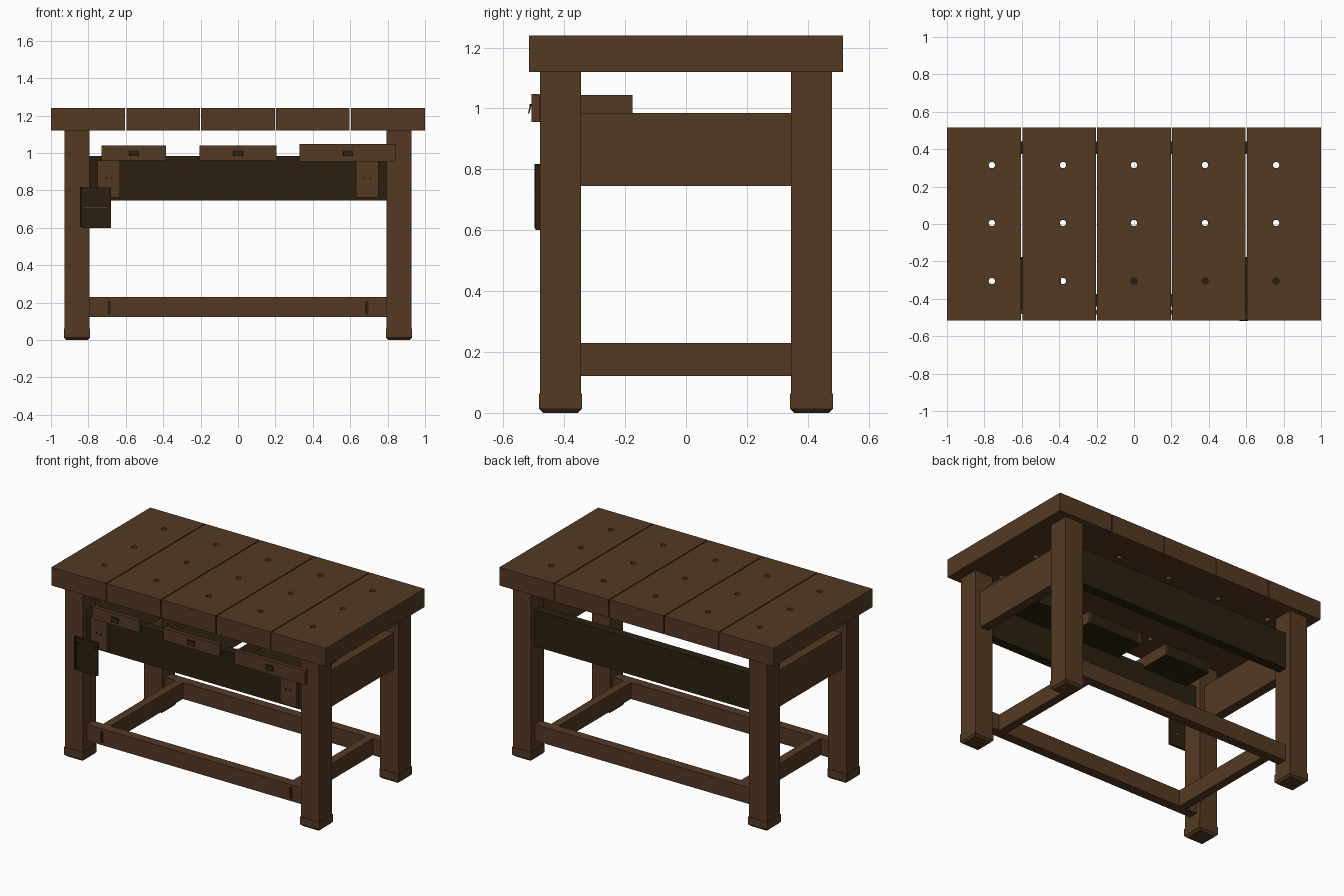
import bpy, bmesh, math
from mathutils import Matrix, Vector

if "Cube" in bpy.data.objects:
    bpy.data.objects.remove(bpy.data.objects["Cube"])


def material(name, rgb):
    m = bpy.data.materials.new(name)
    m.diffuse_color = (*rgb, 1)
    m.use_nodes = True
    m.node_tree.nodes["Principled BSDF"].inputs["Base Color"].default_value = m.diffuse_color
    return m


WOOD = material("brown_wood", (0.088, 0.041, 0.017))
DARK = material("dark_wood", (0.024, 0.0145, 0.005))
IRON = material("black_iron", (0.012, 0.009, 0.005))


def finish(name, bm, mat):
    bmesh.ops.recalc_face_normals(bm, faces=bm.faces)
    mesh = bpy.data.meshes.new(name)
    bm.to_mesh(mesh)
    bm.free()
    ob = bpy.data.objects.new(name, mesh)
    ob.data.materials.append(mat)
    bpy.context.collection.objects.link(ob)
    return ob


def add_box(bm, x, y, z):
    size = Vector((x[1] - x[0], y[1] - y[0], z[1] - z[0]))
    mid = Vector((sum(x) / 2, sum(y) / 2, sum(z) / 2))
    mat = Matrix.Translation(mid) @ Matrix.Diagonal((*size, 1))
    return bmesh.ops.create_cube(bm, size=1, matrix=mat)["verts"]


def box(name, x, y, z, mat=WOOD):
    bm = bmesh.new()
    add_box(bm, x, y, z)
    return finish(name, bm, mat)


def studs(name, points, radius, y, mat):
    # short round pegs facing the front
    bm = bmesh.new()
    turn = Matrix.Rotation(math.pi / 2, 4, "X")
    for x, z in points:
        bmesh.ops.create_cone(bm, cap_ends=True, segments=10, radius1=radius, radius2=radius,
                              depth=0.008, matrix=Matrix.Translation((x, y, z)) @ turn)
    return finish(name, bm, mat)


def span(a, b, side):
    return tuple(sorted((a * side, b * side)))


# Top planks with rows of round peg holes
bm = bmesh.new()
for x in (-0.76, -0.38, 0, 0.38, 0.76):
    for y in (-0.305, 0.005, 0.315):
        bmesh.ops.create_cone(bm, cap_ends=True, segments=16, radius1=0.017, radius2=0.017,
                              depth=0.3, matrix=Matrix.Translation((x, y, 1.18)))
cutter = finish("hole_cutter", bm, WOOD)
cutter.hide_render = True
cutter.hide_viewport = True
for i in range(5):
    left = -1 + 0.4 * i
    plank = box(f"top_plank_{i + 1}", (left + (0.003 if i else 0), left + (0.397 if i < 4 else 0.4)),
                (-0.515, 0.515), (1.12, 1.24))
    cut = plank.modifiers.new("peg_holes", "BOOLEAN")
    cut.operation = "DIFFERENCE"
    cut.solver = "EXACT"
    cut.object = cutter

# Legs with slightly wider, chamfered feet
for sx in (-1, 1):
    for sy in (-1, 1):
        box("leg", span(0.795, 0.927, sx), span(0.345, 0.48, sy), (0.05, 1.12))
        bm = bmesh.new()
        add_box(bm, span(0.791, 0.931, sx), span(0.342, 0.483, sy), (0, 0.063))
        base = [e for e in bm.edges if all(v.co.z < 0.01 for v in e.verts)]
        bmesh.ops.bevel(bm, geom=base, offset=0.013, segments=1, affect="EDGES")
        finish("foot", bm, WOOD)

# Long aprons and stretchers, front and back
for sy in (-1, 1):
    box("long_apron", (-0.8, 0.8), span(0.38, 0.44, sy), (0.745, 0.985), DARK)
    box("long_stretcher", (-0.8, 0.8), span(0.375, 0.437, sy), (0.122, 0.23))

# Side aprons, inset side stretchers, through tenons
for sx in (-1, 1):
    box("side_apron", span(0.83, 0.892, sx), (-0.35, 0.35), (0.745, 0.985))
    box("side_stretcher", span(0.665, 0.72, sx), (-0.38, 0.38), (0.122, 0.23))
    box("tenon", span(0.68, 0.698, sx), (-0.441, -0.43), (0.138, 0.21), DARK)

    # Bolted blocks on the front apron
    box("apron_block", span(0.63, 0.75, sx), (-0.463, -0.435), (0.762, 0.96))
    studs("block_bolts", [(0.675 * sx, 0.865), (0.705 * sx, 0.865)], 0.006, -0.463, DARK)


def drawer(name, x0, x1, front, z0, z1):
    box(name + "_front", (x0, x1), (front, front + 0.025), (z0, z1))
    a, b, y0, y1, t = x0 + 0.006, x1 - 0.006, front + 0.02, -0.175, 0.014
    bottom, top = z0 + 0.004, z1 - 0.003
    for u in (a, b - t):
        box(name + "_side", (u, u + t), (y0, y1), (bottom, top))
    box(name + "_back", (a + t, b - t), (y1 - t, y1 - 0.001), (bottom, top), DARK)
    box(name + "_floor", (a + 0.001, b - 0.001), (y0, y1 - 0.001), (bottom - 0.003, bottom + 0.012), DARK)
    # Slanted cup pull
    mid, zc = (x0 + x1) / 2, (z0 + z1) / 2
    bm = bmesh.new()
    for v in add_box(bm, (mid - 0.026, mid + 0.026), (front - 0.006, front), (zc - 0.017, zc + 0.01)):
        if v.co.z < zc and v.co.y < front - 0.003:
            v.co.y -= 0.006
            v.co.x = mid + (v.co.x - mid) * 0.8
        elif v.co.z < zc:
            v.co.y -= 0.008
    finish(name + "_pull", bm, DARK)
    box(name + "_pull_rim", (mid - 0.028, mid + 0.028), (front - 0.007, front + 0.001),
        (zc + 0.008, zc + 0.013), IRON)


drawer("left_drawer", -0.73, -0.385, -0.48, 0.96, 1.04)
drawer("middle_drawer", -0.205, 0.205, -0.485, 0.96, 1.04)
drawer("right_drawer", 0.33, 0.845, -0.507, 0.955, 1.047)

# Dark panel hung on the front left leg, with strap, slot and rivets
box("hung_panel", (-0.835, -0.68), (-0.494, -0.48), (0.6, 0.815), DARK)
box("panel_strap", (-0.846, -0.832), (-0.498, -0.48), (0.605, 0.817), IRON)
box("panel_slot", (-0.82, -0.7), (-0.497, -0.49), (0.706, 0.712), WOOD)
studs("panel_rivets", [(x, z) for x in (-0.82, -0.695) for z in (0.62, 0.78)], 0.007, -0.493, IRON)
studs("panel_back_bolt", [(-0.73, 0.68)], 0.014, -0.478, WOOD)
